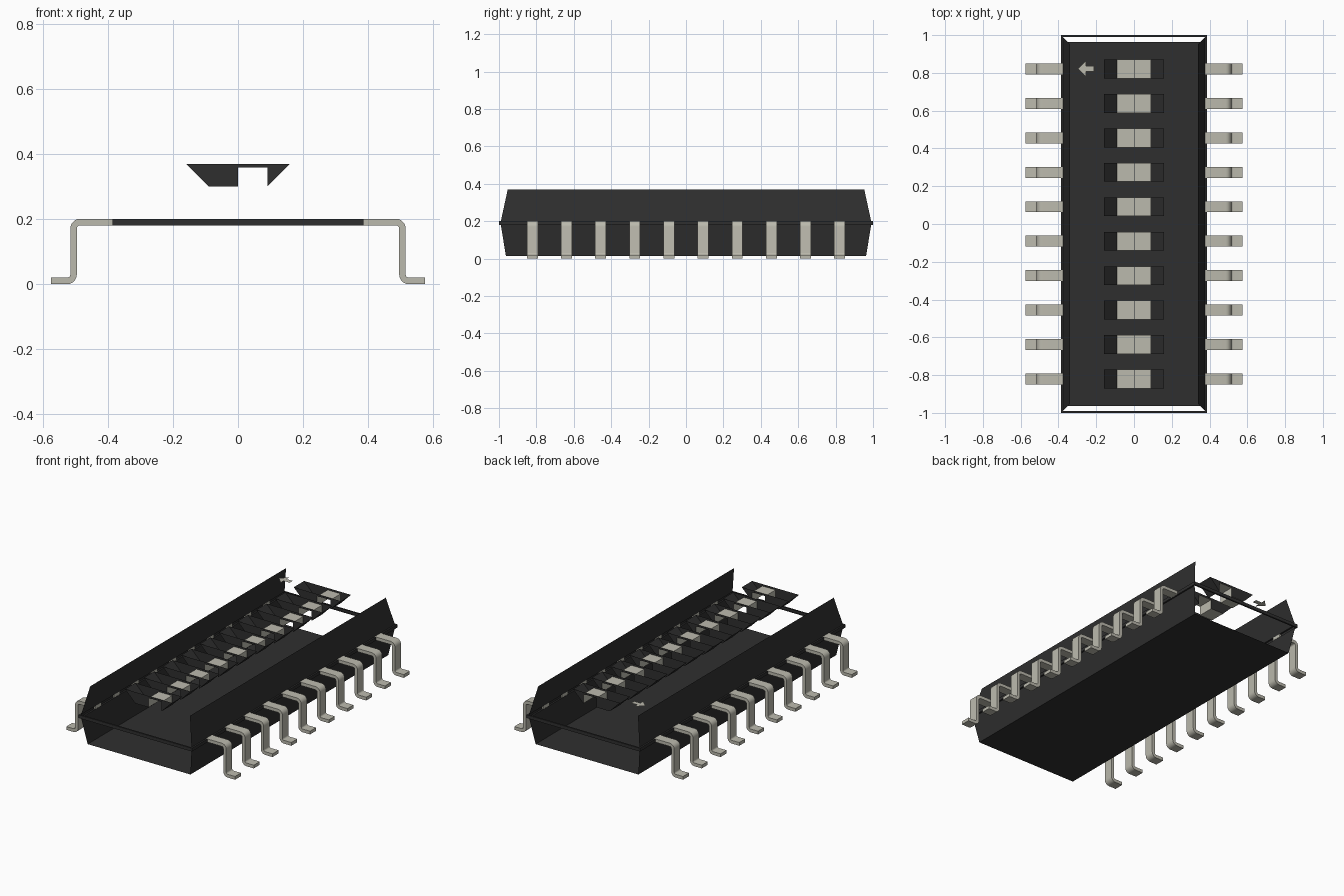
import bpy, bmesh, math

if "Cube" in bpy.data.objects:
    bpy.data.objects.remove(bpy.data.objects["Cube"])


def material(name, rgb):
    m = bpy.data.materials.new(name)
    m.use_nodes = True
    m.diffuse_color = (*rgb, 1)
    m.node_tree.nodes["Principled BSDF"].inputs["Base Color"].default_value = (*rgb, 1)
    return m


BLACK = material("black plastic", (0.028, 0.028, 0.028))
LIGHT = material("warm light grey", (0.50, 0.49, 0.42))


def build(name, polys, mat):
    """Make an object from polygons, welding shared corners."""
    bm = bmesh.new()
    for poly in polys:
        bm.faces.new([bm.verts.new(p) for p in poly])
    bmesh.ops.remove_doubles(bm, verts=bm.verts, dist=1e-5)
    me = bpy.data.meshes.new(name)
    bm.to_mesh(me)
    bm.free()
    me.materials.append(mat)
    ob = bpy.data.objects.new(name, me)
    bpy.context.collection.objects.link(ob)
    return ob


def strip(points, y, half):
    """Quads running across y along an x/z profile."""
    return [[(a[0], y - half, a[1]), (b[0], y - half, b[1]),
             (b[0], y + half, b[1]), (a[0], y + half, a[1])]
            for a, b in zip(points, points[1:])]


# Open body shell: rings of (half x, half y, z) from the top rim to the floor
levels = [(0.34, 0.953, 0.37), (0.376, 0.99, 0.2), (0.386, 1.0, 0.2),
          (0.386, 1.0, 0.18), (0.376, 0.99, 0.18), (0.35, 0.963, 0.015)]
rings = [[(-x, -y, z), (x, -y, z), (x, y, z), (-x, y, z)] for x, y, z in levels]
walls = []
for k, (top, low) in enumerate(zip(rings, rings[1:])):
    # long sides are full height, the ends carry only the belt
    for i in (range(4) if k in (1, 2, 3) else (1, 3)):
        j = (i + 1) % 4
        walls.append([top[i], low[i], low[j], top[j]])
walls.append(rings[-1][::-1])
build("body_shell", walls, BLACK)

# Pin outline: centre line with two rounded bends, offset to both sides
line = [(0.376, 0.191, 0, 1)]
for a in range(90, -1, -18):
    c, s = math.cos(math.radians(a)), math.sin(math.radians(a))
    line.append((0.485 + 0.02 * c, 0.171 + 0.02 * s, c, s))
for a in range(180, 271, 18):
    c, s = math.cos(math.radians(a)), math.sin(math.radians(a))
    line.append((0.525 + 0.02 * c, 0.03 + 0.02 * s, -c, -s))
line.append((0.575, 0.01, 0, 1))
T = 0.01
outer = [(x + T * nx, z + T * nz) for x, z, nx, nz in line]
inner = [(x - T * nx, z - T * nz) for x, z, nx, nz in line]
loop = outer + inner[::-1]


def pin(name, side, y, half=0.029):
    polys = strip(loop + loop[:1], y, half)
    for e in (-half, half):
        for i in range(len(line) - 1):
            quad = [outer[i], inner[i], inner[i + 1], outer[i + 1]]
            polys.append([(x, y + e, z) for x, z in (quad if e < 0 else quad[::-1])])
    polys = [[(side * x, yy, z) for x, yy, z in (p if side > 0 else p[::-1])] for p in polys]
    ob = build(name, polys, LIGHT)
    bpy.ops.object.select_all(action='DESELECT')
    ob.select_set(True)
    bpy.context.view_layer.objects.active = ob
    bpy.ops.object.shade_smooth_by_angle(angle=math.radians(30))


# Slider surface: low floor on one half, raised knob on the other
slider = [(-0.09, 0.30), (0, 0.30), (0, 0.358), (0.09, 0.358), (0.09, 0.30)]
recess = [(-0.16, 0.37)] + slider + [(0.16, 0.37)]

for n in range(10):
    y = 0.8213 - n * 0.1825
    tag = str(n + 1)
    pin("left_pin_" + tag, 1, y)
    pin("right_pin_" + tag, -1, y)
    # Recess: two side walls shaped around the knob and two sloped ends
    polys = strip(recess[:2], y, 0.05) + strip(recess[-2:], y, 0.05)
    polys.append([(x, y - 0.05, z) for x, z in recess[::-1]])
    polys.append([(x, y + 0.05, z) for x, z in recess])
    build("switch_recess_" + tag, polys, BLACK)
    build("switch_slider_" + tag, strip(slider, y, 0.05), LIGHT)

# Direction arrow lying in the plane of the top rim
arrow = [(-0.297, 0), (-0.254, -0.043), (-0.254, -0.015), (-0.212, -0.015),
         (-0.212, 0.015), (-0.254, 0.015), (-0.254, 0.043)]
build("arrow_mark", [[(x, 0.8213 + y, 0.37) for x, y in arrow]], LIGHT)
